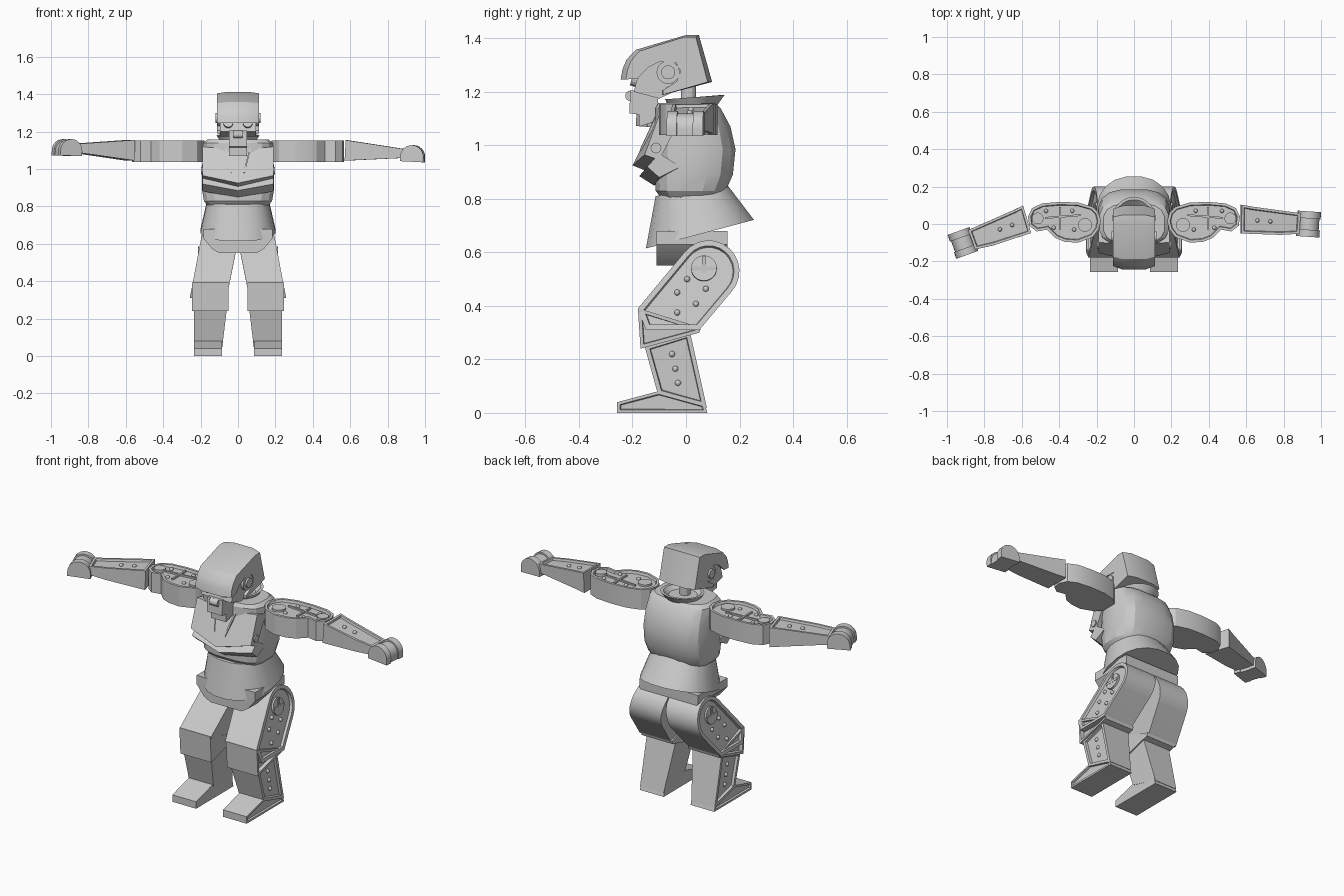
import bpy, bmesh, math
from mathutils import Matrix, Vector

if "Cube" in bpy.data.objects:
    bpy.data.objects.remove(bpy.data.objects["Cube"])

grey = bpy.data.materials.new("light grey")
grey.diffuse_color = (0.6, 0.6, 0.6, 1)
grey.use_nodes = True
grey.node_tree.nodes["Principled BSDF"].inputs["Base Color"].default_value = grey.diffuse_color


def finish(name, bm, mirror=False, matrix=None):
    if matrix:
        bm.transform(matrix)
    bmesh.ops.recalc_face_normals(bm, faces=bm.faces)
    me = bpy.data.meshes.new(name)
    bm.to_mesh(me)
    bm.free()
    me.materials.append(grey)
    ob = bpy.data.objects.new(name, me)
    bpy.context.collection.objects.link(ob)
    if mirror:
        mod = ob.modifiers.new("Mirror", 'MIRROR')
        mod.use_mirror_merge = False
    return ob


def loft(name, rings, inset=0, depth=0.014, **kw):
    """Skin a list of equal rings; optionally sink a framed panel in the last cap."""
    bm = bmesh.new()
    vs = [[bm.verts.new(p) for p in r] for r in rings]
    n = len(vs[0])
    for a, b in zip(vs, vs[1:]):
        for i in range(n):
            j = (i + 1) % n
            bm.faces.new((a[i], a[j], b[j], b[i]))
    bm.faces.new(vs[0])
    cap = bm.faces.new(vs[-1])
    bmesh.ops.recalc_face_normals(bm, faces=bm.faces)
    if inset:
        bmesh.ops.inset_individual(bm, faces=[cap], thickness=inset, use_even_offset=True)
        bmesh.ops.inset_individual(bm, faces=[cap], thickness=0.004, depth=-depth)
    return finish(name, bm, **kw)


def side_prism(name, pts, x0, x1, **kw):
    """(y, z) outline between two x limits, each a number or a function of z."""
    f = lambda x, z: x(z) if callable(x) else x
    return loft(name, [[(f(x, z), y, z) for y, z in pts] for x in (x0, x1)], **kw)


def studs(name, points, r=0.011, **kw):
    bm = bmesh.new()
    for p in points:
        bmesh.ops.create_uvsphere(bm, u_segments=12, v_segments=8, radius=r,
                                  matrix=Matrix.Translation(p))
    return finish(name, bm, **kw)


def disc(name, c, axis, r, h, seg=24, **kw):
    bm = bmesh.new()
    rot = Vector((0, 0, 1)).rotation_difference(Vector(axis)).to_matrix().to_4x4()
    bmesh.ops.create_cone(bm, cap_ends=True, segments=seg, radius1=r, radius2=r, depth=h,
                          matrix=Matrix.Translation(c) @ rot)
    return finish(name, bm, **kw)


def box(name, c, size, rot=None, **kw):
    bm = bmesh.new()
    m = Matrix.Translation(c) @ (rot or Matrix()) @ Matrix.Diagonal((*size, 1))
    bmesh.ops.create_cube(bm, size=1, matrix=m)
    return finish(name, bm, **kw)


def arc(cu, cv, r, a0, a1, n):
    return [(cu + r * math.cos(math.radians(a0 + (a1 - a0) * i / n)),
             cv + r * math.sin(math.radians(a0 + (a1 - a0) * i / n))) for i in range(n + 1)]


def oval(w, yf, yb, zf, zb, n=20, e=2.0):
    """Closed superellipse ring whose height runs from zf (front) to zb (back)."""
    out = []
    for i in range(n):
        t = math.tau * (i + 0.5) / n
        c, s = math.cos(t), math.sin(t)
        x = math.copysign(abs(c) ** (2 / e), c) * w
        k = math.copysign(abs(s) ** (2 / e), s)
        out.append((x, (yf + yb) / 2 + k * (yb - yf) / 2, (zf + zb) / 2 + k * (zb - zf) / 2))
    return out


# Legs: thigh, knee, shin and foot with sunken outer panels
thigh_out = lambda z: 0.195 + (0.64 - z) * 0.19
thigh_in = lambda z: 0.003 + max(0, 0.6 - z) * 0.2
side_prism("thigh", [(-0.18, 0.39)] + arc(0.085, 0.53, 0.115, 141, -43, 12) + [(0.05, 0.31), (-0.15, 0.31)],
           thigh_in, thigh_out, inset=0.02, mirror=True)
side_prism("knee_guard", [(-0.18, 0.392), (0.056, 0.318), (0.05, 0.30), (-0.17, 0.24)],
           0.05, 0.245, inset=0.013, depth=0.02, mirror=True)
shin_in = lambda z: 0.09 - z * 0.12
side_prism("shin", [(-0.155, 0.25), (0.015, 0.302), (0.078, 0.02), (-0.105, 0.07)],
           shin_in, 0.236, inset=0.016, mirror=True)
side_prism("foot", [(-0.257, 0), (-0.257, 0.04), (-0.10, 0.082), (0.07, 0.035), (0.08, 0)],
           0.085, 0.235, inset=0.011, depth=0.01, mirror=True)
studs("thigh_rivets", [(thigh_out(z) - 0.012, y, z) for y, z in
      [(0.004, 0.50), (-0.033, 0.45), (0.074, 0.464), (0.037, 0.408), (-0.033, 0.375)]], mirror=True)
studs("shin_rivets", [(0.223, y, z) for y, z in
      [(-0.052, 0.22), (-0.04, 0.165), (-0.03, 0.112)]], mirror=True)
hx = thigh_out(0.54) - 0.01
disc("hip_joint", (hx, 0.067, 0.54), (1, 0, 0.19), 0.048, 0.014, mirror=True)
box("hip_cross_bar", (hx + 0.007, 0.067, 0.54), (0.006, 0.09, 0.014), mirror=True)
box("hip_cross_post", (hx + 0.007, 0.067, 0.54), (0.006, 0.014, 0.09), mirror=True)

# Pelvis and flared, tilted skirt
pelvis = [(-0.185, 0.68), (-0.185, 0.63), (-0.14, 0.575), (-0.10, 0.55),
          (0.10, 0.55), (0.14, 0.575), (0.185, 0.63), (0.185, 0.68)]
loft("pelvis", [[(x, y, z) for x, z in pelvis] for y in (-0.11, 0.155)])
loft("skirt", [oval(0.165, -0.115, 0.15, 0.81, 0.86, e=2.4),
               oval(0.203, -0.152, 0.256, 0.614, 0.722, e=2.3)])

# Torso shell
torso = [(0.785, 0.15, -0.08, 0.12), (0.83, 0.185, -0.115, 0.15), (0.89, 0.195, -0.118, 0.177),
         (0.985, 0.195, -0.118, 0.187), (1.07, 0.192, -0.118, 0.168), (1.14, 0.188, -0.115, 0.13),
         (1.158, 0.165, -0.105, 0.11)]
loft("torso", [oval(w, f, b, z, z, 16, 3) for z, w, f, b in torso])


# Overlapping pointed chest plates
def chest_plate(name, mid, edge):
    loft(name, [[(x, y, z) for y, z in prof] for x, prof in
                ((-0.19, edge), (0, mid), (0.19, edge))])


chest_plate("chest_plate", [(-0.112, 1.10), (-0.2, 0.925), (-0.15, 0.905), (-0.03, 1.10)],
            [(-0.098, 1.12), (-0.155, 0.965), (-0.10, 0.945), (-0.02, 1.10)])
chest_plate("belly_plate", [(-0.13, 0.93), (-0.175, 0.885), (-0.12, 0.85), (-0.05, 0.88)],
            [(-0.10, 0.97), (-0.145, 0.92), (-0.10, 0.88), (-0.02, 0.92)])
for s in (-1, 1):
    box("lapel_strip", (s * 0.05, -0.135, 1.05), (0.008, 0.012, 0.16),
        Matrix.Rotation(s * 0.25, 4, 'Y') @ Matrix.Rotation(-0.42, 4, 'X'))
disc("chest_button", (0.187, -0.112, 0.99), (1, 0, 0), 0.02, 0.02, 16, mirror=True)

# Collar and neck
loft("collar", [oval(0.085, -0.05, 0.11, 1.125, 1.14, 24), oval(0.115, -0.08, 0.145, 1.172, 1.188, 24),
                oval(0.10, -0.065, 0.13, 1.172, 1.188, 24), oval(0.07, -0.035, 0.095, 1.15, 1.155, 24)])
disc("neck", (0, 0.01, 1.19), (0, 0, 1), 0.028, 0.12, 12)

# Helmet with cut-away face opening
hood = [(-0.247, 1.247), (-0.24, 1.285), (-0.225, 1.32), (-0.19, 1.357), (0, 1.412), (0.05, 1.412),
        (0.1, 1.237), (-0.09, 1.187), (-0.09, 1.205), (-0.03, 1.24), (-0.015, 1.28), (-0.035, 1.312),
        (-0.10, 1.318), (-0.15, 1.295), (-0.20, 1.25)]
cut = lambda x, s, t: [(x, -0.06 + (y + 0.06) * s, 1.23 + (z - 1.23) * t) for y, z in hood]
loft("helmet", [cut(-0.113, 0.88, 0.96), cut(-0.06, 0.985, 1), cut(0.06, 0.985, 1), cut(0.113, 0.88, 0.96)])
side_prism("face", [(-0.195, 1.20), (-0.185, 1.24), (-0.15, 1.31), (0, 1.32), (0, 1.22), (-0.1, 1.175)],
           -0.095, 0.095)
side_prism("jaw", [(-0.208, 1.205), (-0.212, 1.12), (-0.175, 1.115), (-0.175, 1.07),
                   (-0.115, 1.09), (-0.10, 1.20)], -0.048, 0.048)
disc("mouthpiece", (0, -0.207, 1.185), (1, 0, 0), 0.02, 0.05, 16)
disc("eye", (0.052, -0.188, 1.245), (0, -1, 0.3), 0.026, 0.03, 16, mirror=True)
disc("ear_cap", (0.097, -0.067, 1.273), (1, 0, 0), 0.043, 0.026, 24, mirror=True)
disc("ear_hub", (0.105, -0.067, 1.273), (1, 0, 0), 0.026, 0.03, 24, mirror=True)

# Upper arms with panel, joints, ribs and rivets on top
arm = [(0.178, 0.015), (0.19, 0.06), (0.22, 0.092), (0.3, 0.115), (0.4, 0.118), (0.49, 0.11), (0.545, 0.085),
       (0.567, 0.04), (0.56, -0.01), (0.52, -0.04), (0.465, -0.03), (0.42, -0.075), (0.37, -0.095),
       (0.3, -0.1), (0.22, -0.07), (0.19, -0.03)]
loft("upper_arm", [[(x, y, z) for x, y in arm] for z in (1.038, 1.152)], inset=0.014, mirror=True)
disc("shoulder_joint", (0.262, -0.005, 1.142), (0, 0, 1), 0.037, 0.014, mirror=True)
disc("elbow_joint", (0.515, 0.03, 1.144), (0, 0, 1), 0.031, 0.018, mirror=True)
box("arm_rib", (0.395, 0.03, 1.142), (0.01, 0.12, 0.01), mirror=True)
box("arm_spine", (0.38, 0.04, 1.142), (0.19, 0.01, 0.01), Matrix.Rotation(-0.08, 4, 'Z'), mirror=True)
studs("arm_rivets", [(x, y, 1.14) for x, y in
      [(0.33, 0.07), (0.47, 0.07), (0.32, -0.03), (0.43, -0.02)]], mirror=True)

# Forearms and hands, bent differently on each side
half = lambda x: 0.056 - 0.1 * x
fore = [(0.0, 0.078), (0.06, 0.072), (0.32, 0.055), (0.32, -0.055), (0.22, -0.068), (0.01, -0.075)]
dome = [(-0.062, -0.042)] + arc(0, -0.015, 0.062, 180, 0, 12) + [(0.062, -0.042)]
for side, sx, bend, droop in (("right", 1, 4, 3), ("left", -1, 20, -2)):
    m = (Matrix.Translation((sx * 0.568, 0.025, 1.1)) @ Matrix.Diagonal((sx, 1, 1, 1))
         @ Matrix.Rotation(math.radians(-bend), 4, 'Z') @ Matrix.Rotation(math.radians(droop), 4, 'Y'))
    loft(side + "_forearm", [[(x, y, k * half(x)) for x, y in fore] for k in (-1, 1)],
         inset=0.013, depth=0.012, matrix=m)
    studs(side + "_forearm_rivets", [(0.09, 0.0, 0.036), (0.16, 0.0, 0.03)], matrix=m)
    for i, (y0, y1, s) in enumerate(((-0.068, -0.03, 1), (-0.032, 0.032, 0.9), (0.03, 0.068, 1))):
        loft(f"{side}_finger_{i + 1}",
             [[(0.368 + u * s, y, -0.042 + (v + 0.042) * s) for u, v in dome] for y in (y0, y1)], matrix=m)

# Smooth the curved facets, keep edges sharp
for ob in bpy.context.scene.objects:
    ob.select_set(True)
    bpy.context.view_layer.objects.active = ob
bpy.ops.object.shade_smooth_by_angle(angle=math.radians(22))
